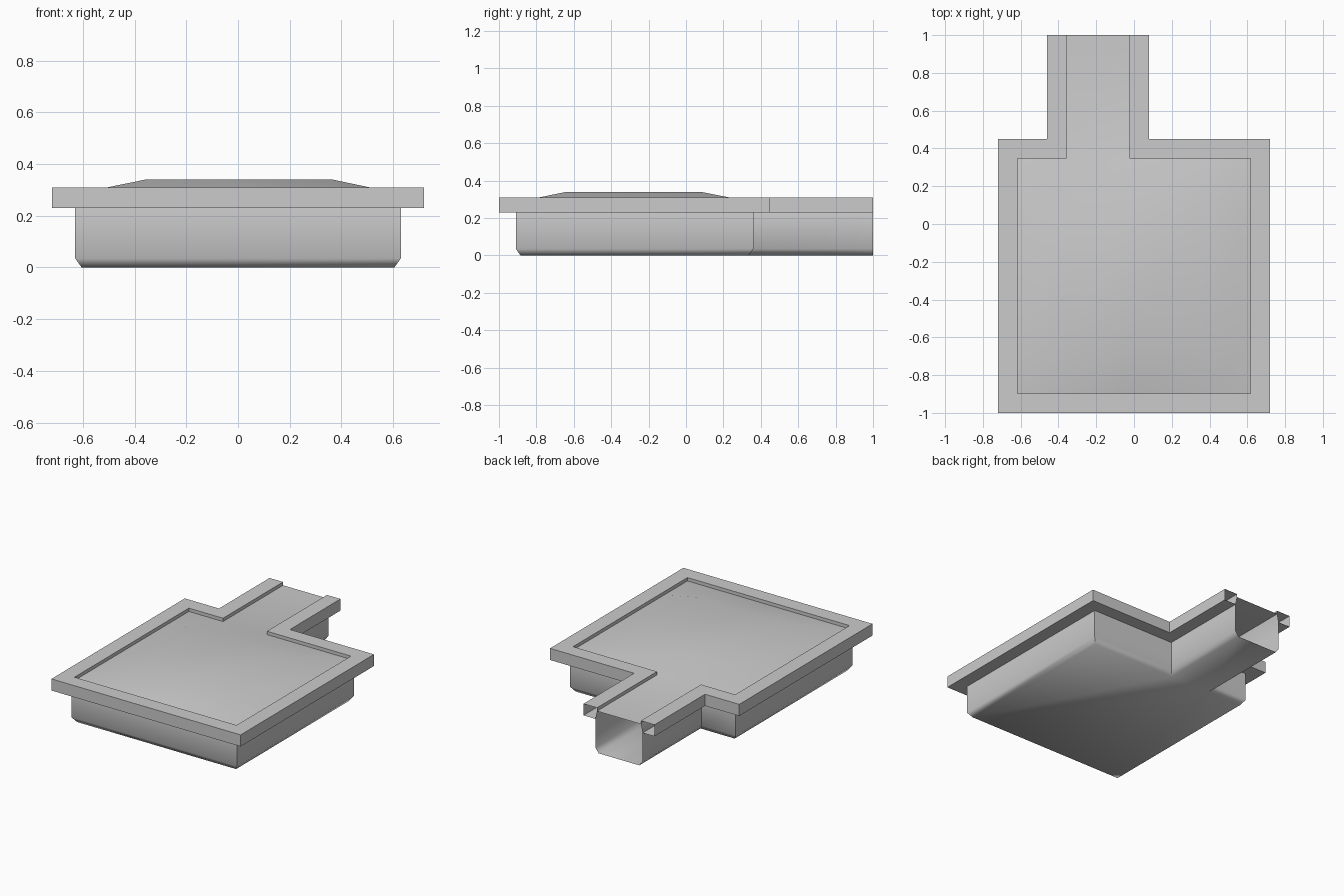
import bpy
import math

cube = bpy.data.objects.get("Cube")
if cube:
    bpy.data.objects.remove(cube, do_unlink=True)

grey = bpy.data.materials.new("plain_grey")
grey.use_nodes = True
colour = (0.6, 0.6, 0.6, 1)
grey.diffuse_color = colour
grey.node_tree.nodes["Principled BSDF"].inputs["Base Color"].default_value = colour

HALF, FRONT, BACK, END = 0.72, -1.0, 0.45, 1.0
HALL_L, HALL_R = -0.46, 0.08
RIM_IN, CEILING_Z, PLATEAU_Z = 0.103, 0.287, 0.34


def outline(inset, z):
    """Room and hallway footprint, inset everywhere but at the open end."""
    x, y = HALF - inset, BACK - inset
    l, r = HALL_L + inset, HALL_R - inset
    flat = [(-x, FRONT + inset), (x, FRONT + inset), (x, y), (r, y),
            (r, END), (l, END), (l, y), (-x, y)]
    return [(px, py, z) for px, py in flat]


def build(name, verts, faces, smooth_angle=None):
    mesh = bpy.data.meshes.new(name)
    mesh.from_pydata(verts, [], faces)
    mesh.materials.append(grey)
    obj = bpy.data.objects.new(name, mesh)
    bpy.context.collection.objects.link(obj)
    if smooth_angle:
        bpy.ops.object.select_all(action='DESELECT')
        obj.select_set(True)
        bpy.context.view_layer.objects.active = obj
        bpy.ops.object.shade_smooth_by_angle(angle=math.radians(smooth_angle))
    return obj


def loft(name, profile, floor=False, smooth_angle=None):
    """Sweep an (inset, height) profile round the footprint, hallway end open."""
    verts = [p for inset, z in profile for p in outline(inset, z)]
    faces = []
    for k in range(len(profile) - 1):
        for i in range(8):
            if i != 4:
                j = (i + 1) % 8
                a, b = 8 * k, 8 * k + 8
                faces.append((a + i, a + j, b + j, b + i))
    if floor:
        faces.append(tuple(reversed(range(8))))
    return build(name, verts, faces, smooth_angle)


# Lower shell: floor, chamfer and thin walls
loft("floor_and_walls",
     [(0.115, 0), (0.09, 0.035), (0.09, 0.23), (RIM_IN, CEILING_Z)],
     floor=True, smooth_angle=60)

# Hollow rim round the top
loft("top_rim", [(0.09, 0.23), (0, 0.23), (0, 0.31), (RIM_IN, 0.31),
                 (RIM_IN, CEILING_Z)])

# Ceiling: raised plateau over the room, flat strip over the hallway
edge_x = HALF - RIM_IN
xs = [-edge_x, HALL_L + RIM_IN, HALL_R - RIM_IN, 0.365, edge_x]
ys = [FRONT + RIM_IN, -0.64, 0.08, BACK - RIM_IN, END]
verts = [(x, y, PLATEAU_Z if 0 < i < 4 and 0 < j < 3 else CEILING_Z)
         for j, y in enumerate(ys) for i, x in enumerate(xs)]
faces = [(5 * j + i, 5 * j + i + 1, 5 * j + i + 6, 5 * j + i + 5)
         for j in range(4) for i in range(4) if j < 3 or i == 1]
build("ceiling", verts, faces, smooth_angle=40)
